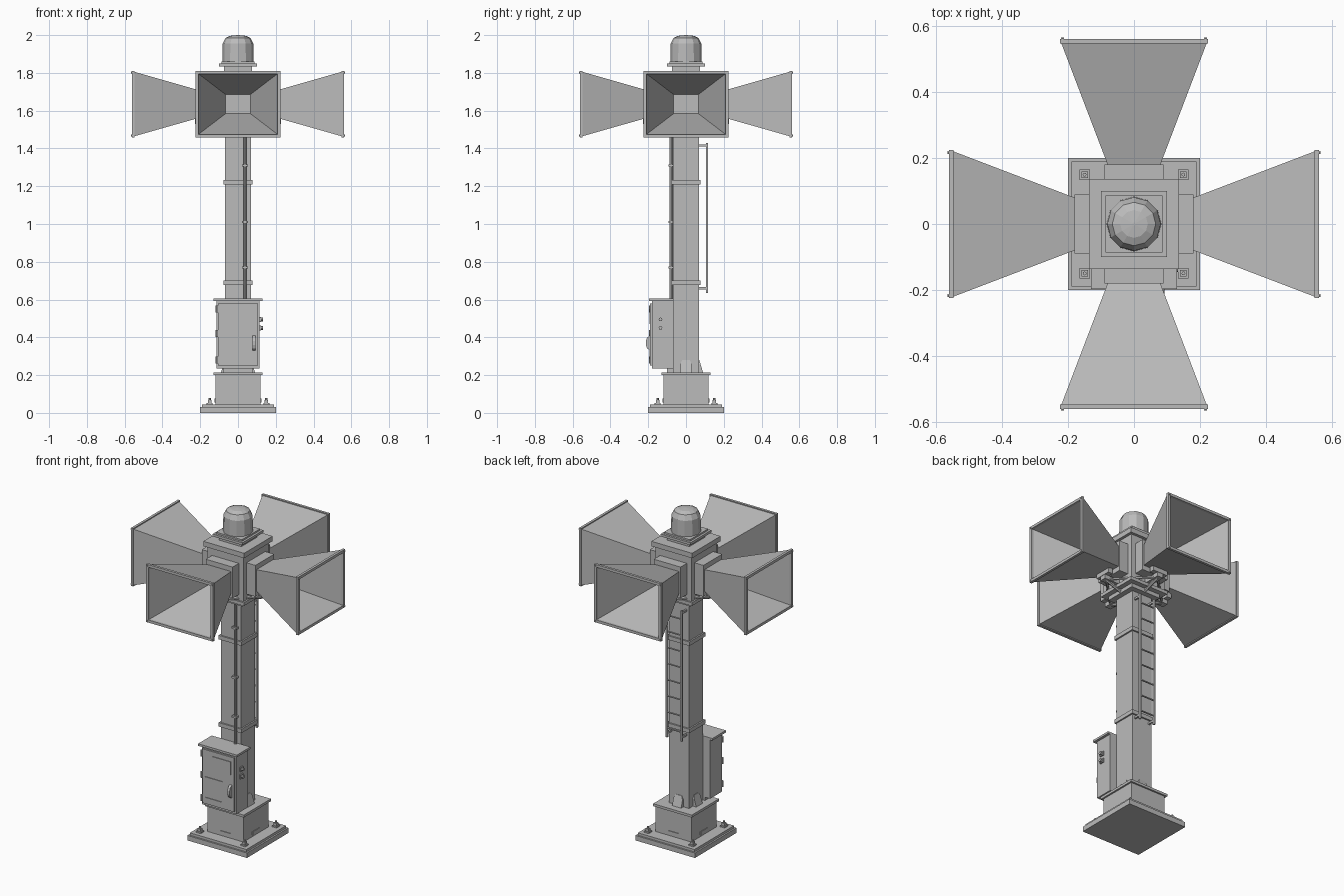
import bpy, bmesh
from math import pi, cos, sin
from mathutils import Matrix, Vector

cube = bpy.data.objects.get("Cube")
if cube:
    bpy.data.objects.remove(cube, do_unlink=True)

GREY = bpy.data.materials.new("plain grey")
GREY.use_nodes = True
GREY.diffuse_color = (0.5, 0.5, 0.5, 1)
GREY.node_tree.nodes["Principled BSDF"].inputs["Base Color"].default_value = (0.5, 0.5, 0.5, 1)


def finish(name, bm, turn=0):
    bmesh.ops.recalc_face_normals(bm, faces=bm.faces)
    bm.transform(Matrix.Rotation(turn * pi / 2, 4, 'Z'))
    mesh = bpy.data.meshes.new(name)
    bm.to_mesh(mesh)
    bm.free()
    mesh.materials.append(GREY)
    ob = bpy.data.objects.new(name, mesh)
    bpy.context.collection.objects.link(ob)
    return ob


def box(name, x0, x1, y0, y1, z0, z1, turn=0):
    bm = bmesh.new()
    size = Matrix.Diagonal((x1 - x0, y1 - y0, z1 - z0, 1))
    mid = Matrix.Translation(((x0 + x1) / 2, (y0 + y1) / 2, (z0 + z1) / 2))
    bmesh.ops.create_cube(bm, size=1, matrix=mid @ size)
    return finish(name, bm, turn)


def slab(name, half, z0, z1):
    return box(name, -half, half, -half, half, z0, z1)


def rod(name, a, b, radius, sides=8, turn=0):
    a, b = Vector(a), Vector(b)
    bm = bmesh.new()
    mat = Matrix.Translation((a + b) / 2) @ (b - a).to_track_quat('Z', 'Y').to_matrix().to_4x4()
    bmesh.ops.create_cone(bm, cap_ends=True, segments=sides, radius1=radius,
                          radius2=radius, depth=(b - a).length, matrix=mat)
    return finish(name, bm, turn)


def loft(name, rings, turn=0):
    """Joins rings of points with quads and caps both ends."""
    bm = bmesh.new()
    rows = [[bm.verts.new(p) for p in ring] for ring in rings]
    for r, s in zip(rows, rows[1:]):
        for i in range(len(r)):
            j = (i + 1) % len(r)
            bm.faces.new((r[i], r[j], s[j], s[i]))
    bm.faces.new(rows[0])
    bm.faces.new(rows[-1])
    return finish(name, bm, turn)


# Base plates and pedestal
slab("base_plate", 0.2, 0, 0.03)
slab("base_step", 0.19, 0.03, 0.045)
slab("pedestal", 0.12, 0.045, 0.2)
slab("pedestal_cap", 0.13, 0.2, 0.215)
for t in range(4):
    box("pedestal_label", -0.035, 0.035, -0.124, -0.119, 0.055, 0.075, t)
    box("anchor_washer", 0.134, 0.166, 0.134, 0.166, 0.045, 0.053, t)
    box("anchor_nut", 0.14, 0.16, 0.14, 0.16, 0.053, 0.068, t)
    rod("anchor_stud", (0.15, 0.15, 0.065), (0.15, 0.15, 0.08), 0.006, 6, t)

# Mast with collars and foot gussets
slab("mast", 0.068, 0.215, 1.47)
for z in (0.69, 1.22):
    slab("mast_collar", 0.077, z - 0.012, z + 0.012)
for t in range(4):
    def tab(y):
        return [(-0.03, y(0.215), 0.215), (0.03, y(0.215), 0.215), (0.03, y(0.26), 0.26),
                (0.02, y(0.28), 0.28), (-0.02, y(0.28), 0.28), (-0.03, y(0.26), 0.26)]
    loft("foot_gusset", [tab(lambda z: -0.066), tab(lambda z: -0.09 + (z - 0.215) * 0.3)], t)

# Cabinet on the front
box("cabinet", -0.115, 0.115, -0.18, -0.067, 0.235, 0.595)
box("cabinet_roof", -0.13, 0.13, -0.197, -0.067, 0.592, 0.605)
box("cabinet_foot", -0.08, 0.08, -0.1, -0.067, 0.215, 0.235)
box("cabinet_door", -0.107, 0.107, -0.19, -0.18, 0.25, 0.578)
for x0, x1, z0, z1 in ((-0.04, 0.085, 0.545, 0.55), (0.08, 0.085, 0.47, 0.55),
                       (-0.085, 0.03, 0.41, 0.415), (0.025, 0.03, 0.29, 0.415),
                       (-0.085, 0.03, 0.285, 0.29)):
    box("door_trim", x0, x1, -0.194, -0.189, z0, z1)
for z in (0.28, 0.42, 0.55):
    rod("door_hinge", (-0.112, -0.188, z - 0.018), (-0.112, -0.188, z + 0.018), 0.008)
loft("door_handle", [[(x, -0.19, 0.33), (x, -0.206, 0.342), (x, -0.212, 0.36),
                      (x, -0.212, 0.38), (x, -0.206, 0.398), (x, -0.19, 0.41)]
                     for x in (0.077, 0.092)])
for z in (0.45, 0.495):
    box("cable_gland", 0.115, 0.122, -0.148, -0.122, z - 0.013, z + 0.013)
    rod("gland_knob", (0.12, -0.135, z), (0.133, -0.135, z), 0.01)

# Conduit up the front
rod("conduit", (0.037, -0.078, 0.6), (0.037, -0.078, 1.47), 0.009)
for z in (0.77, 1.01, 1.31):
    box("conduit_clip", 0.022, 0.052, -0.092, -0.066, z - 0.006, z + 0.006)

# Ladder on the back
for x in (-0.05, 0.05):
    box("ladder_rail", x - 0.005, x + 0.005, 0.105, 0.117, 0.635, 1.43)
    for z in (0.66, 1.415):
        box("ladder_standoff", x - 0.005, x + 0.005, 0.066, 0.11, z - 0.006, z + 0.006)
for i in range(8):
    z = 0.69 + i * 0.098
    rod("ladder_rung", (-0.05, 0.111, z), (0.05, 0.111, z), 0.005, 6)

# Head housing and its stacked top
slab("head_lower_plate", 0.1, 1.462, 1.485)
slab("head_bottom_plate", 0.13, 1.485, 1.505)
slab("head_body", 0.12, 1.505, 1.785)
slab("head_cap", 0.137, 1.78, 1.81)
slab("beacon_neck", 0.075, 1.81, 1.835)
slab("beacon_plate", 0.1, 1.835, 1.85)
slab("beacon_seat", 0.087, 1.85, 1.86)


def circle(r, z, n=12):
    return [(r * cos(2 * pi * i / n), r * sin(2 * pi * i / n), z) for i in range(n)]


loft("beacon", [circle(r, z) for r, z in
                ((0.083, 1.86), (0.081, 1.955), (0.066, 1.985), (0.042, 1.996), (0.005, 2.0))])

# Four square horns with flanges, lips, corner bolts and support arms
MID = 1.635


def ring(w, h, y):
    return [(-w, -y, MID - h), (w, -y, MID - h), (w, -y, MID + h), (-w, -y, MID + h)]


for t in range(4):
    box("horn_flange", -0.09, 0.09, -0.18, -0.115, MID - 0.095, MID + 0.095, t)
    loft("horn", [ring(0.078, 0.064, 0.175), ring(0.22, 0.17, 0.547), ring(0.225, 0.176, 0.547),
                  ring(0.225, 0.176, 0.562), ring(0.209, 0.16, 0.562),
                  ring(0.209, 0.16, 0.547), ring(0.066, 0.051, 0.19)], t)
    for x in (-0.217, 0.217):
        for z in (MID - 0.167, MID + 0.167):
            rod("lip_bolt", (x, -0.558, z), (x, -0.566, z), 0.006, 6, t)
    box("support_arm", -0.02, 0.02, -0.225, -0.1, 1.505, 1.53, t)
    box("support_saddle", -0.05, 0.05, -0.227, -0.195, 1.53, 1.562, t)
    rod("support_strut", (0.0, -0.09, 1.475), (0.0, -0.2, 1.512), 0.01, 6, t)
    rod("cross_brace", (0.0, -0.2, 1.515), (0.2, 0.0, 1.515), 0.008, 6, t)
